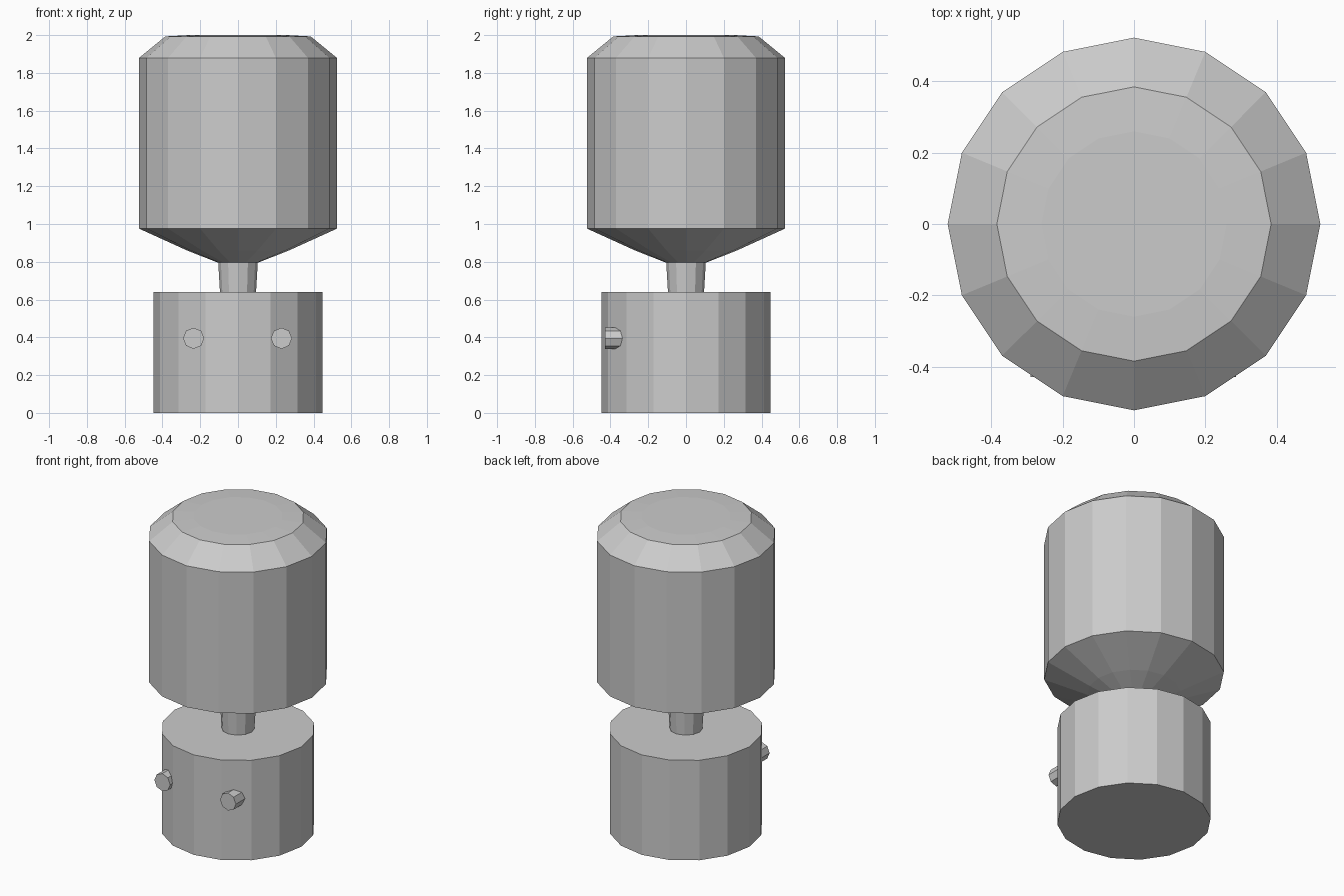
import bpy, bmesh
from math import cos, sin, tau
from mathutils import Matrix

cube = bpy.data.objects.get("Cube")
if cube:
    bpy.data.objects.remove(cube, do_unlink=True)

# Single grey material
grey = bpy.data.materials.new("plain grey")
grey.use_nodes = True
colour = (0.6, 0.6, 0.6, 1)
grey.diffuse_color = colour
grey.node_tree.nodes["Principled BSDF"].inputs["Base Color"].default_value = colour


def lathe(name, profile, sides, matrix=Matrix()):
    """Closed faceted solid from (radius, height) pairs, bottom to top."""
    bm = bmesh.new()
    rings = [[bm.verts.new((r * cos(tau * i / sides), r * sin(tau * i / sides), z))
              for i in range(sides)] for r, z in profile]
    for low, high in zip(rings, rings[1:]):
        for i in range(sides):
            j = (i + 1) % sides
            bm.faces.new((low[i], low[j], high[j], high[i]))
    bm.faces.new(rings[0][::-1])
    bm.faces.new(rings[-1])
    bm.transform(matrix)
    bmesh.ops.recalc_face_normals(bm, faces=bm.faces)
    mesh = bpy.data.meshes.new(name)
    bm.to_mesh(mesh)
    bm.free()
    mesh.materials.append(grey)
    obj = bpy.data.objects.new(name, mesh)
    bpy.context.collection.objects.link(obj)
    return obj


# Main stacked parts
lathe("base", [(0.447, 0), (0.447, 0.64)], 16)
lathe("neck", [(0.095, 0.63), (0.105, 0.8)], 12)
lathe("head", [(0.105, 0.795), (0.27, 0.86), (0.523, 0.975), (0.523, 1.88),
               (0.385, 1.993), (0.26, 2.0)], 16)

# Two pegs on the front of the base
for side, x in (("left", 0.23), ("right", -0.235)):
    turn = Matrix.Translation((x, -0.43, 0.395)) @ Matrix.Rotation(-tau / 4, 4, "X")
    lathe(side + "_peg", [(0.056, 0), (0.056, 0.13)], 8, turn)
